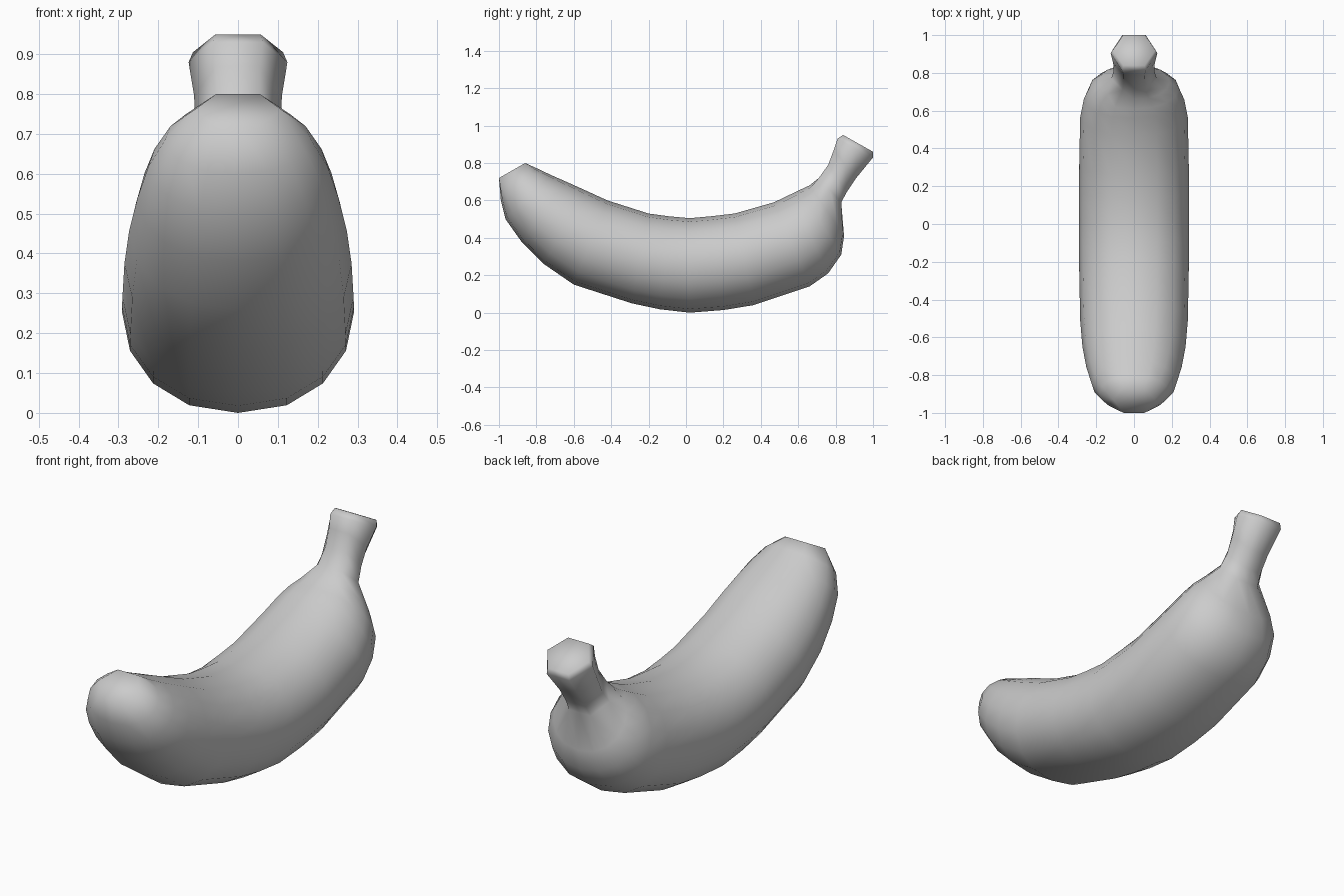
import bpy, bmesh, math
from mathutils import Vector

if "Cube" in bpy.data.objects:
    bpy.data.objects.remove(bpy.data.objects["Cube"])

SIDES = 16

# Rings along the fruit: top y, top z, bottom y, bottom z, half width, six-sided?
RINGS = [
    (-0.86, 0.80, -1.00, 0.72, 0.11, True),     # blossom end
    (-0.80, 0.773, -0.99, 0.60, 0.182, False),
    (-0.72, 0.735, -0.965, 0.50, 0.225, False),
    (-0.64, 0.70, -0.88, 0.38, 0.252, False),
    (-0.54, 0.655, -0.76, 0.26, 0.273, False),
    (-0.42, 0.60, -0.60, 0.15, 0.285, False),
    (-0.20, 0.53, -0.29, 0.05, 0.29, False),
    (-0.09, 0.515, -0.14, 0.018, 0.291, False),
    (0.02, 0.505, 0.02, 0.00, 0.291, False),
    (0.14, 0.516, 0.20, 0.014, 0.291, False),
    (0.26, 0.53, 0.36, 0.04, 0.29, False),
    (0.47, 0.59, 0.66, 0.14, 0.285, False),
    (0.56, 0.633, 0.76, 0.21, 0.266, False),
    (0.61, 0.657, 0.83, 0.31, 0.237, False),
    (0.66, 0.68, 0.845, 0.41, 0.188, False),
    (0.71, 0.72, 0.83, 0.59, 0.12, True),       # neck and stem
    (0.76, 0.79, 0.86, 0.645, 0.108, True),
    (0.79, 0.87, 0.91, 0.72, 0.11, True),
    (0.81, 0.93, 1.00, 0.83, 0.124, True),
    (0.84, 0.95, 1.00, 0.86, 0.113, True),
]


def ring_points(ty, tz, by, bz, half, six):
    top, bottom = Vector((0, ty, tz)), Vector((0, by, bz))
    mid, up = (top + bottom) / 2, (top - bottom) / 2
    points = []
    for i in range(SIDES):
        a = 360 * i / SIDES
        c, s = math.cos(math.radians(a)), math.sin(math.radians(a))
        if six:
            # Snap to a hexagon with flat top and bottom; extra points merge later
            if a in (90, 270):
                c = 0
            else:
                c = math.cos(math.radians(60 * round(a / 60)))
            s = 0 if abs(c) > 0.9 else math.copysign(1, s)
        else:
            # Slightly fuller than an ellipse
            c = math.copysign(abs(c) ** 0.9, c)
        points.append(mid + up * s + Vector((half * c, 0, 0)))
    return points


# Skin the rings and close both ends
bm = bmesh.new()
loops = [[bm.verts.new(p) for p in ring_points(*r)] for r in RINGS]
for a, b in zip(loops, loops[1:]):
    for i in range(SIDES):
        j = (i + 1) % SIDES
        bm.faces.new((a[i], a[j], b[j], b[i]))
bm.faces.new(loops[0][::-1])
bm.faces.new(loops[-1])
bmesh.ops.remove_doubles(bm, verts=bm.verts, dist=0.001)
bmesh.ops.recalc_face_normals(bm, faces=bm.faces)

mesh = bpy.data.meshes.new("banana")
bm.to_mesh(mesh)
bm.free()
banana = bpy.data.objects.new("banana", mesh)
bpy.context.collection.objects.link(banana)
bpy.context.view_layer.objects.active = banana
banana.select_set(True)
bpy.ops.object.shade_smooth_by_angle(angle=math.radians(72))
